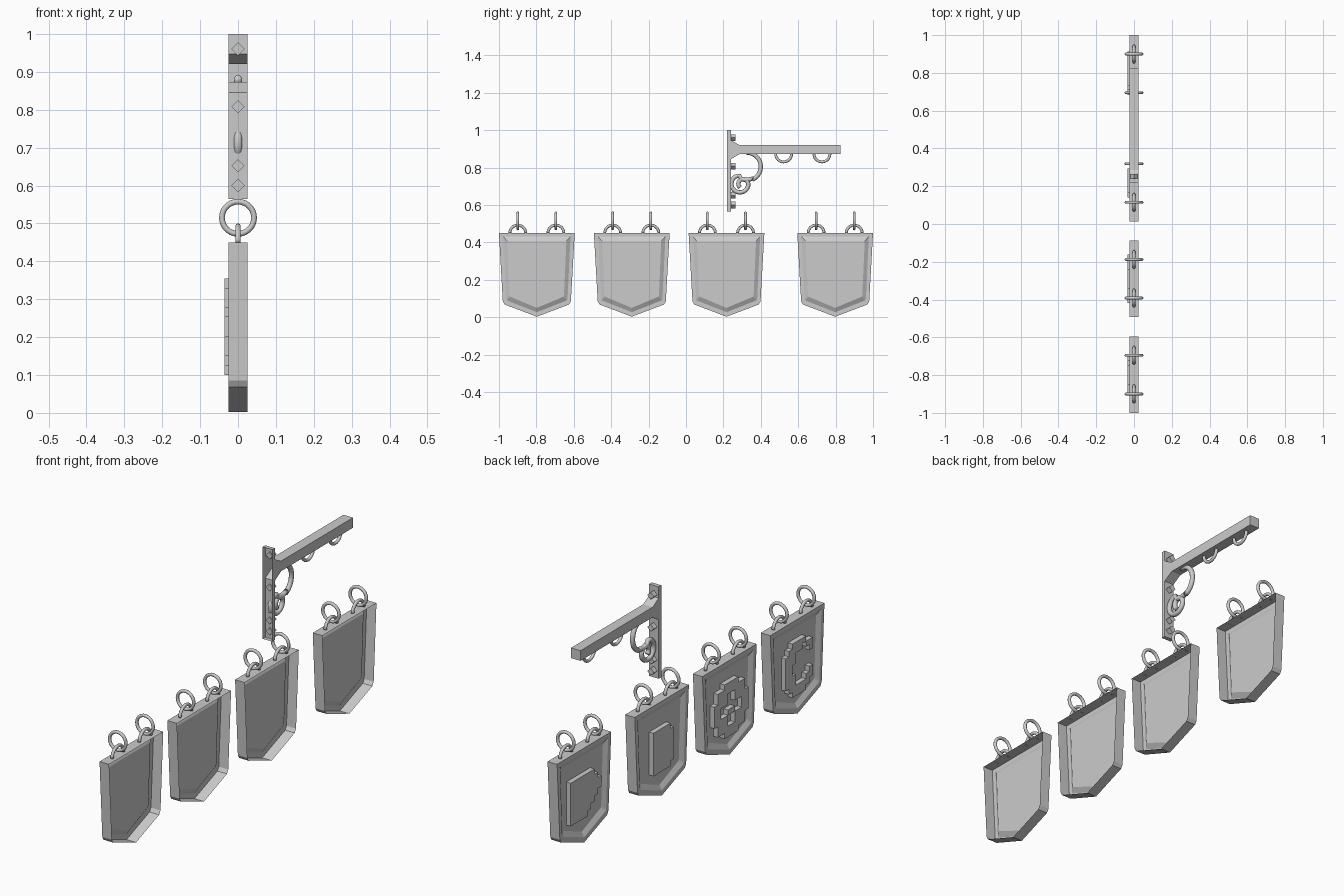
import bpy, bmesh, math
from mathutils import Vector

cube = bpy.data.objects.get("Cube")
if cube:
    bpy.data.objects.remove(cube, do_unlink=True)

grey = bpy.data.materials.new("plain_grey")
grey.use_nodes = True
colour = (0.6, 0.6, 0.6, 1)
grey.diffuse_color = colour
grey.node_tree.nodes["Principled BSDF"].inputs["Base Color"].default_value = colour


def finish(bm, name, smooth=False, recalc=True):
    if recalc:
        bmesh.ops.recalc_face_normals(bm, faces=bm.faces)
    mesh = bpy.data.meshes.new(name)
    bm.to_mesh(mesh)
    bm.free()
    mesh.materials.append(grey)
    for p in mesh.polygons:
        p.use_smooth = smooth
    ob = bpy.data.objects.new(name, mesh)
    bpy.context.collection.objects.link(ob)
    return ob


def tube(name, path, radius, closed=False, sides=10):
    """Sweep a circle along a list of points."""
    bm = bmesh.new()
    n = len(path)
    path = [Vector(p) for p in path]
    normal = (path[1] - path[0]).cross(path[n // 3] - path[0]).normalized()
    rings = []
    for i, p in enumerate(path):
        a = path[(i - 1) % n] if closed else path[max(i - 1, 0)]
        b = path[(i + 1) % n] if closed else path[min(i + 1, n - 1)]
        side = (b - a).normalized().cross(normal)
        ring = []
        for k in range(sides):
            t = math.tau * k / sides
            ring.append(bm.verts.new(p + radius * (math.cos(t) * side + math.sin(t) * normal)))
        rings.append(ring)
    for i in range(n if closed else n - 1):
        r, s = rings[i], rings[(i + 1) % n]
        for k in range(sides):
            j = (k + 1) % sides
            bm.faces.new((r[k], r[j], s[j], s[k]))
    if not closed:
        bm.faces.new(rings[0])
        bm.faces.new(rings[-1])
    return finish(bm, name, smooth=True)


def arc(cy, cz, radius, start, end, steps):
    """Points of an arc in the yz plane, angles in degrees."""
    angles = [math.radians(start + (end - start) * i / steps) for i in range(steps + 1)]
    return [(0, cy + radius * math.cos(t), cz + radius * math.sin(t)) for t in angles]


HALF = 0.025          # half thickness of boards and bracket
RING, WIRE = 0.0425, 0.0075

# Board: open-backed shell with a raised lip and a sunk panel
BOARD = [(-.2025, .45), (-.182, .085), (-.172, .068), (0, .003),
         (.172, .068), (.182, .085), (.2025, .45)]
LIP = [(-.18, .432), (-.164, .097), (-.16, .09), (0, .027),
       (.16, .09), (.164, .097), (.18, .432)]
PANEL = [(-.158, .407), (-.145, .115), (-.141, .109), (0, .05),
         (.141, .109), (.145, .115), (.158, .407)]


def board(name, cy):
    bm = bmesh.new()
    loops = []
    for outline, x in ((BOARD, HALF), (BOARD, -HALF), (LIP, -HALF), (PANEL, -.012)):
        loops.append([bm.verts.new((x, cy + y, z)) for y, z in outline])
    for a, b in zip(loops, loops[1:]):
        for i in range(len(a)):
            j = (i + 1) % len(a)
            bm.faces.new((a[i], a[j], b[j], b[i]))
    bm.faces.new(loops[-1])
    finish(bm, name)


# Stepped emblems, drawn as rows of square cells
CELL = 0.0255
EMBLEMS = {
    "crescent": ["..####..", ".####.##", "###....#", "###.....", "##......",
                 "##......", "###....#", "###...##", ".######.", "..####.."],
    "wheel": ["...####...", ".########.", ".###..###.", "####..####", "##......##",
              "##..##..##", "####..####", ".###..###.", ".########.", "...####..."],
    "book": ["#####.", "######", "######", "######", "######", "######", "######", "#####."],
    "shield": ["#######..", "########.", "#########", "#########", "########.",
               "#######..", "######...", "#####...."],
}


def emblem(name, rows, cy):
    bm = bmesh.new()
    top = 0.2275 + CELL * len(rows) / 2
    left = cy + CELL * len(rows[0]) / 2
    cells = {(r, c) for r, row in enumerate(rows) for c, s in enumerate(row) if s == "#"}

    def quad(points):
        bm.faces.new([bm.verts.new(p) for p in points])
    front, back = -0.035, -0.012
    for r, c in cells:
        y0, z0 = left - c * CELL, top - r * CELL
        y1, z1 = y0 - CELL, z0 - CELL
        quad([(front, y0, z0), (front, y0, z1), (front, y1, z1), (front, y1, z0)])
        # walls only where the neighbouring cell is empty
        for near, p, q in (((r - 1, c), (y1, z0), (y0, z0)), ((r + 1, c), (y0, z1), (y1, z1)),
                           ((r, c - 1), (y0, z0), (y0, z1)), ((r, c + 1), (y1, z1), (y1, z0))):
            if near not in cells:
                quad([(front, *q), (front, *p), (back, *p), (back, *q)])
    bmesh.ops.remove_doubles(bm, verts=bm.verts, dist=1e-5)
    bmesh.ops.dissolve_limit(bm, angle_limit=0.01, verts=bm.verts, edges=bm.edges)
    finish(bm, name, recalc=False)


for cy, (kind, rows) in zip((-.7975, -.29, .2165, .7975), EMBLEMS.items()):
    board(kind + "_board", cy)
    emblem(kind + "_emblem", rows, cy)
    for tag, dy in (("front", -.102), ("back", .102)):
        y = cy + dy
        tube(f"{kind}_{tag}_loop", arc(y, .45, RING, 0, 180, 16), WIRE)
        circle = arc(0, .515, RING, 0, 360, 28)[:-1]
        tube(f"{kind}_{tag}_ring", [(a, y, z) for _, a, z in circle], WIRE, closed=True)

# Bracket: wall plate and arm in one profile, open against the wall
profile = [(.22, .565), (.24, .565), (.24, .845), (.288, .873), (.825, .873),
           (.825, .921), (.285, .921), (.24, .947), (.24, 1), (.22, 1)]
bm = bmesh.new()
sides = [[bm.verts.new((x, y, z)) for y, z in profile] for x in (-HALF, HALF)]
for s in sides:
    bm.faces.new(s)
for i in range(len(profile) - 1):
    bm.faces.new((sides[0][i], sides[0][i + 1], sides[1][i + 1], sides[1][i]))
finish(bm, "bracket")

# Loops under the arm
for tag, y in (("inner", .522), ("outer", .727)):
    tube(f"arm_{tag}_loop", arc(y, .873, RING, 180, 360, 16), WIRE)

# Diamond studs on the wall plate
for i, z in enumerate((.96, .808, .652, .6)):
    bm = bmesh.new()
    bmesh.ops.create_cone(bm, cap_ends=True, segments=4, radius1=.0175, radius2=.0175, depth=.03)
    for v in bm.verts:
        v.co = Vector((v.co.x, .249 + v.co.z, z + v.co.y))
    finish(bm, f"plate_stud_{i + 1}")

# Scroll: hook under the arm running into a curl
scroll = arc(.325, .805, .075, 90, -65, 16)
scroll += arc(.318, .86, .125, -70, -100, 4)
scroll += arc(.288, .713, .0455, 95, 360, 20)
scroll += arc(.306, .713, .026, 20, 230, 12)
tube("scroll", scroll, .0115)
